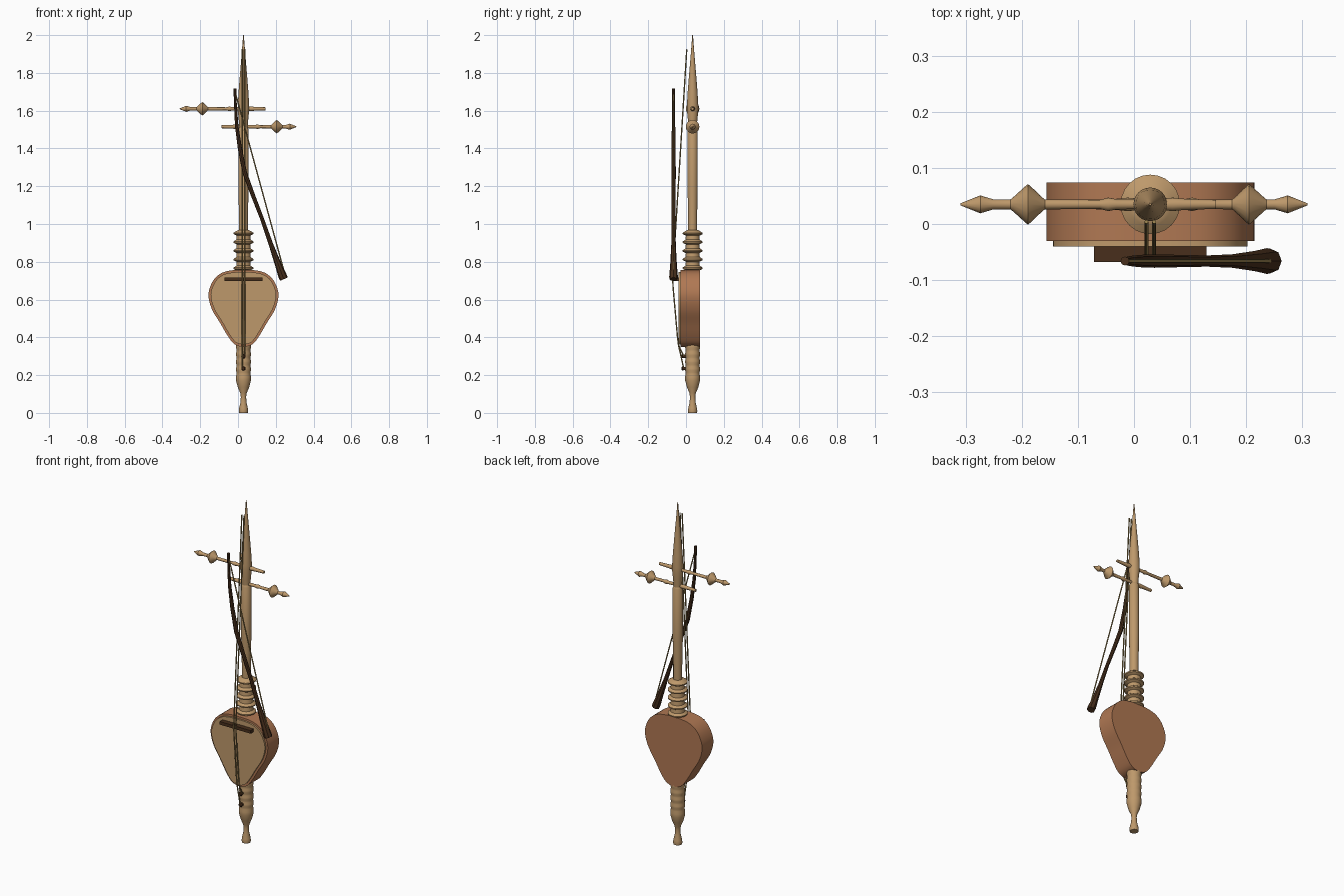
import bpy, bmesh, math
from mathutils import Vector, Matrix

if "Cube" in bpy.data.objects:
    bpy.data.objects.remove(bpy.data.objects["Cube"])

AX, AY = 0.029, 0.035          # axis of the neck and spike


def mat(name, r, g, b):
    m = bpy.data.materials.new(name)
    lin = lambda c: (c / 255 / 12.92) if c < 11 else ((c / 255 + 0.055) / 1.055) ** 2.4
    m.diffuse_color = (lin(r), lin(g), lin(b), 1)
    m.use_nodes = True
    m.node_tree.nodes["Principled BSDF"].inputs["Base Color"].default_value = m.diffuse_color
    return m


TAN = mat("tan wood", 190, 153, 107)
RED = mat("reddish wood", 176, 120, 83)
DARK = mat("dark wood", 72, 47, 28)
STR = mat("golden string", 158, 134, 82)


def finish(name, bm, material, angle=35):
    bmesh.ops.recalc_face_normals(bm, faces=bm.faces)
    me = bpy.data.meshes.new(name)
    bm.to_mesh(me)
    bm.free()
    me.materials.append(material)
    ob = bpy.data.objects.new(name, me)
    bpy.context.collection.objects.link(ob)
    bpy.ops.object.select_all(action='DESELECT')
    ob.select_set(True)
    bpy.context.view_layer.objects.active = ob
    bpy.ops.object.shade_smooth_by_angle(angle=math.radians(angle))
    return ob


def loft(bm, rings):
    """Join equal rings of points into a closed skin with end caps."""
    vs = [[bm.verts.new(p) for p in ring] for ring in rings]
    n = len(vs[0])
    for a, b in zip(vs, vs[1:]):
        for i in range(n):
            bm.faces.new((a[i], a[(i + 1) % n], b[(i + 1) % n], b[i]))
    bm.faces.new(vs[0][::-1])
    bm.faces.new(vs[-1])


def turned(name, profile, material, matrix, sides=24):
    """Lathe a (radius, height) profile around local z."""
    bm = bmesh.new()
    loft(bm, [[matrix @ Vector((r * math.cos(t), r * math.sin(t), h))
               for t in (2 * math.pi * i / sides for i in range(sides))]
              for r, h in profile])
    return finish(name, bm, material)


def tube(name, path, material, sides=8, angle=35):
    """Tube through (x, y, z, radius) points."""
    pts = [Vector(p[:3]) for p in path]
    bm, rings = bmesh.new(), []
    for i, p in enumerate(pts):
        d = (pts[min(i + 1, len(pts) - 1)] - pts[max(i - 1, 0)]).normalized()
        u = Vector((0, 1, 0)).cross(d).normalized() if abs(d.y) < 0.9 else Vector((1, 0, 0))
        v = d.cross(u).normalized()
        rings.append([p + path[i][3] * (u * math.cos(t) + v * math.sin(t))
                      for t in (2 * math.pi * k / sides for k in range(sides))])
    loft(bm, rings)
    return finish(name, bm, material, angle)


axis = Matrix.Translation((AX, AY, 0))

# Lower spike with a turned foot and shallow rings
spike = [(0.023, 0), (0.025, 0.008), (0.023, 0.025), (0.016, 0.055), (0.014, 0.085), (0.017, 0.105),
         (0.03, 0.135), (0.039, 0.17), (0.04, 0.19), (0.037, 0.205)]
for k in range(4):
    z = 0.215 + k * 0.04
    spike += [(0.037, z), (0.0395, z + 0.01), (0.0395, z + 0.02), (0.037, z + 0.03)]
spike += [(0.037, 0.40)]
turned("lower_spike", spike, TAN, axis)

# Ringed collar above the body
collar = [(0.036, 0.70)]
for k in range(5):
    z = 0.762 + k * 0.046
    collar += [(0.036, z - 0.008), (0.052, z), (0.053, z + 0.007), (0.038, z + 0.017)]
collar += [(0.028, 0.968)]
turned("ringed_collar", collar, TAN, axis)

# Neck and pointed finial
turned("neck", [(0.024, 0.95), (0.024, 1.05), (0.027, 1.2), (0.027, 1.5), (0.022, 1.51)], TAN, axis)
turned("finial", [(0.021, 1.50), (0.025, 1.55), (0.03, 1.60), (0.030, 1.63), (0.026, 1.70),
                  (0.018, 1.80), (0.008, 1.92), (0.002, 2.0)], TAN, axis)

# Tuning pegs, one to each side; the left one has a longer knob
peg = [(0.008, -0.117), (0.010, -0.06), (0.012, -0.04), (0.008, 0), (0.009, 0.06), (0.012, 0.075),
       (0.008, 0.09), (0.009, 0.146), (0.012, 0.15), (0.033, 0.172), (0.036, 0.176), (0.033, 0.18),
       (0.013, 0.202), (0.009, 0.207), (0.009, 0.222), (0.016, 0.245), (0.002, 0.28)]
for name, z, side, grow in (("right_peg", 1.515, 1, 0), ("left_peg", 1.61, -1, 0.058)):
    prof = [(r, h + (0 if h < 0.1 else 0.042 if h < 0.21 else grow) * (grow > 0)) for r, h in peg]
    m = Matrix.Translation((AX, AY, z)) @ Matrix.Rotation(side * math.pi / 2, 4, 'Y')
    turned(name, prof, TAN, m, 16)

# Pear-shaped body outline, smoothed from a half profile
half = [(0, 0.757), (0.06, 0.755), (0.115, 0.741), (0.157, 0.705), (0.182, 0.65), (0.183, 0.60),
        (0.163, 0.54), (0.123, 0.475), (0.085, 0.41), (0.048, 0.364), (0, 0.35)]
ctrl = [Vector(p) for p in half] + [Vector((-x, z)) for x, z in half[-2:0:-1]]


def outline(inset, y):
    pts, n, steps = [], len(ctrl), 4
    for i in range(n):
        a, b, c, d = (ctrl[(i + k) % n] for k in (-1, 0, 1, 2))
        for s in range(steps):
            t = s / steps
            p = 0.5 * (2 * b + (c - a) * t + (2 * a - 5 * b + 4 * c - d) * t * t
                       + (3 * b - a - 3 * c + d) * t ** 3)
            tan = ((c - a) * (1 - t) + (d - b) * t).normalized()
            p = p + inset * Vector((tan.y, -tan.x))
            pts.append((AX + p.x, y, p.y))
    return pts


bm = bmesh.new()
loft(bm, [outline(0, -0.03), outline(0, 0.074)])
finish("body_shell", bm, RED)
bm = bmesh.new()
loft(bm, [outline(0.012, -0.04), outline(0.012, -0.025)])
finish("sound_skin", bm, TAN)

# Bridge bar
bm = bmesh.new()
bmesh.ops.create_cube(bm, size=1, matrix=Matrix.Translation((AX, -0.0535, 0.708))
                      @ Matrix.Diagonal((0.20, 0.029, 0.018, 1)))
finish("bridge", bm, DARK)

# Two strings over the bridge, each tied to a pin on the spike
for name, dx, zend in (("left", -0.007, 0.235), ("right", 0.007, 0.30)):
    x = AX + dx
    tube(name + "_string", [(x, 0.004, 1.925, 0.0035), (x, -0.071, 0.715, 0.0035),
                            (x, -0.068, 0.66, 0.0035), (x, -0.045, 0.40, 0.0035),
                            (x, -0.040, 0.36, 0.0035), (x, -0.012, zend, 0.0035)], STR, 8, 60)
    tube(name + "_string_pin", [(AX, 0.01, zend, 0.009), (AX, -0.012, zend, 0.009),
                                (AX, -0.019, zend, 0.012), (AX, -0.024, zend, 0.007)], DARK, 10)

# Bow stick with flared grip, and its hair
BY = -0.066
tube("bow_stick", [(-0.016, BY, 1.717, 0.008), (-0.015, BY, 1.66, 0.007), (-0.007, BY, 1.52, 0.009),
                   (0.010, BY, 1.40, 0.011), (0.036, BY, 1.27, 0.012), (0.08, BY, 1.15, 0.011),
                   (0.13, BY, 1.02, 0.010), (0.175, BY, 0.89, 0.012), (0.215, BY, 0.78, 0.018),
                   (0.237, BY, 0.722, 0.023), (0.243, BY, 0.708, 0.022)], DARK, 8)
tube("bow_hair", [(-0.013, BY, 1.69, 0.0035), (0.245, BY, 0.745, 0.0035)], STR, 8, 60)
